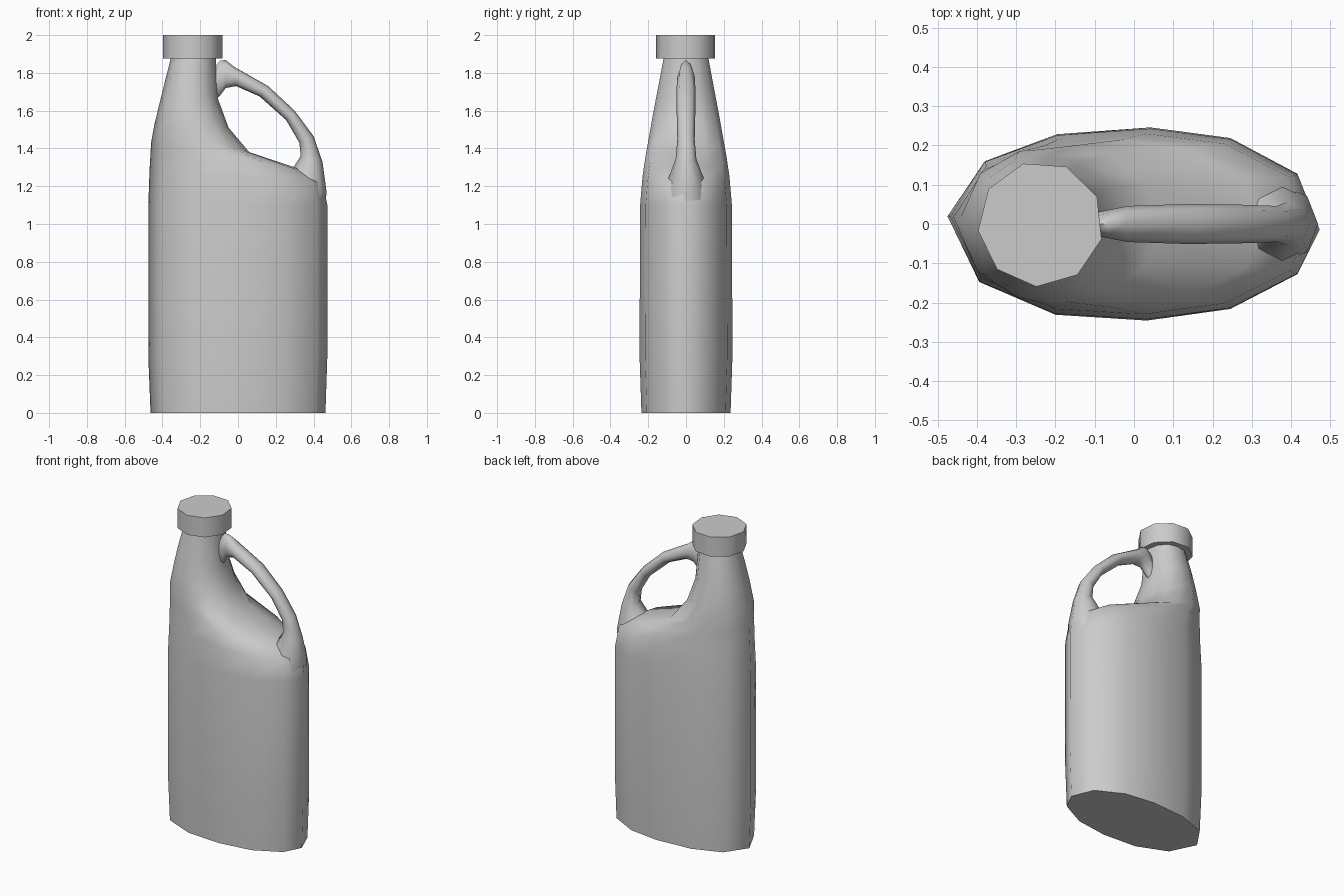
import bpy, bmesh
from math import cos, sin, pi, radians
from mathutils import Vector

if "Cube" in bpy.data.objects:
    bpy.data.objects.remove(bpy.data.objects["Cube"])


def finish(name, bm, angle):
    bmesh.ops.recalc_face_normals(bm, faces=bm.faces)
    mesh = bpy.data.meshes.new(name)
    bm.to_mesh(mesh)
    bm.free()
    ob = bpy.data.objects.new(name, mesh)
    bpy.context.collection.objects.link(ob)
    bpy.ops.object.select_all(action='DESELECT')
    ob.select_set(True)
    bpy.context.view_layer.objects.active = ob
    bpy.ops.object.shade_smooth_by_angle(angle=radians(angle))
    return ob


def loft(name, rings, angle):
    bm = bmesh.new()
    loops = [[bm.verts.new(p) for p in ring] for ring in rings]
    n = len(loops[0])
    for a, b in zip(loops, loops[1:]):
        for i in range(n):
            j = (i + 1) % n
            bm.faces.new((a[i], a[j], b[j], b[i]))
    bm.faces.new(loops[0])
    bm.faces.new(loops[-1])
    return finish(name, bm, angle)


# Body: twelve-sided oval sections that tilt towards the neck
outline = [(-1, .08), (-.83, -.60), (-.42, -.94), (.07, -1), (.52, -.88), (.88, -.52),
           (1, -.06), (.88, .52), (.52, .89), (.09, 1), (-.41, .93), (-.80, .65)]
# left x, left z, right x, right z, half depth
sections = [(-.463, 0, .463, 0, .236),
            (-.475, .3, .473, .3, .246),
            (-.475, 1.1, .473, 1.1, .243),
            (-.468, 1.29, .450, 1.22, .230),
            (-.460, 1.43, .330, 1.29, .215),
            (-.442, 1.53, .060, 1.38, .198),
            (-.410, 1.66, -.050, 1.51, .175),
            (-.383, 1.77, -.105, 1.66, .150),
            (-.355, 1.88, -.118, 1.88, .118)]
rings = []
for xl, zl, xr, zr, w in sections:
    rings.append([(xl + (xr - xl) * (u + 1) / 2, v * w, zl + (zr - zl) * (u + 1) / 2)
                  for u, v in outline])
loft("bottle_body", rings, 65)

# Handle: oval sections between an outer and an inner point
path = [(-.14, 1.81, -.14, 1.64, .030),
        (-.095, 1.865, -.095, 1.68, .030),
        (-.065, 1.868, -.065, 1.72, .036),
        (-.02, 1.832, -.01, 1.73, .046),
        (.16, 1.73, .115, 1.675, .051),
        (.30, 1.60, .255, 1.55, .049),
        (.40, 1.465, .325, 1.43, .046),
        (.447, 1.33, .332, 1.36, .055),
        (.469, 1.17, .28, 1.28, .100),
        (.455, 1.03, .20, 1.20, .120)]
rings = []
for xo, zo, xi, zi, w in path:
    o, i = Vector((xo, 0, zo)), Vector((xi, 0, zi))
    mid, half = (o + i) / 2, (o - i) / 2
    rings.append([mid + half * cos(k * pi / 4) + Vector((0, w * sin(k * pi / 4), 0))
                  for k in range(8)])
loft("handle", rings, 70)

# Cap: nine-sided disc
rings = [[(-.238 + .16 * cos(radians(106 + 40 * k)), .16 * sin(radians(106 + 40 * k)), z)
          for k in range(9)] for z in (1.875, 2.0)]
loft("cap", rings, 50)
